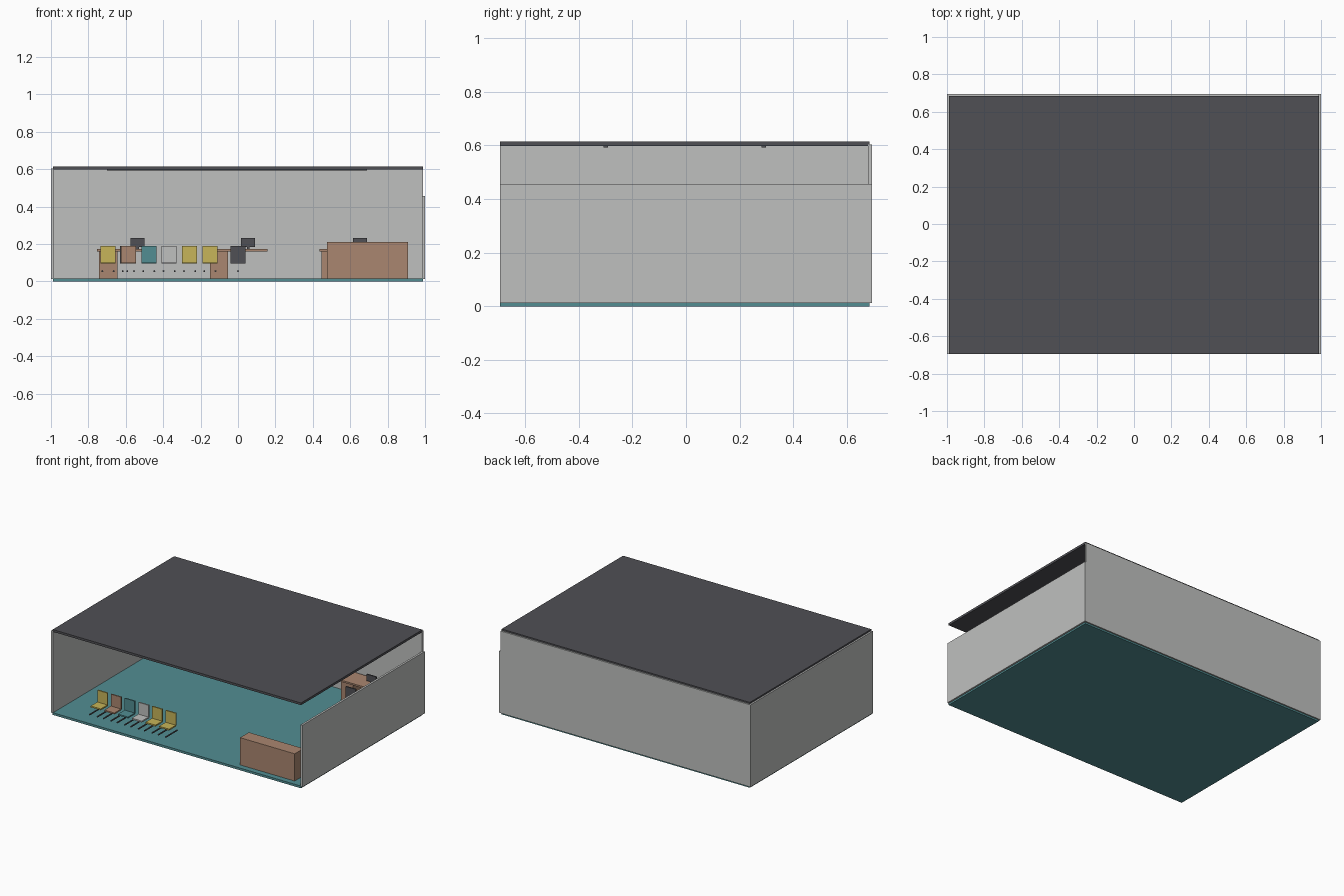
import bpy
import math

cube = bpy.data.objects.get("Cube")
if cube:
    bpy.data.objects.remove(cube, do_unlink=True)


def material(name, r, g, b):
    mat = bpy.data.materials.new(name)
    mat.use_nodes = True
    mat.diffuse_color = (r, g, b, 1)
    mat.node_tree.nodes["Principled BSDF"].inputs["Base Color"].default_value = (r, g, b, 1)
    return mat


white = material("pale_grey", 0.52, 0.53, 0.52)
dark = material("charcoal", 0.08, 0.08, 0.09)
teal = material("teal", 0.085, 0.27, 0.29)
wood = material("wood_brown", 0.40, 0.24, 0.16)
yellow = material("mustard", 0.57, 0.46, 0.10)


def box(name, mat, x, y, z):
    """Box from (low, high) ranges on each axis."""
    ranges = (x, y, z)
    bpy.ops.mesh.primitive_cube_add(size=1, location=[(a + b) / 2 for a, b in ranges])
    obj = bpy.context.object
    obj.name = name
    obj.scale = [b - a for a, b in ranges]
    bpy.ops.object.transform_apply(location=False, rotation=False, scale=True)
    obj.data.materials.append(mat)
    return obj


def bar(name, x, y, z, length):
    """Thin round bar running front to back."""
    bpy.ops.mesh.primitive_cylinder_add(vertices=12, radius=0.005, depth=length,
                                        location=(x, y, z), rotation=(math.pi / 2, 0, 0))
    obj = bpy.context.object
    obj.name = name
    obj.data.materials.append(dark)
    bpy.ops.object.shade_smooth_by_angle()


def chair(name, mat, x, y, facing, bars):
    """Seat centred on (x, y); facing is the y direction the sitter looks."""
    half = 0.04
    back = y - facing * half
    box(name + "_seat", mat, (x - half, x + half), (y - half, y + half), (0.095, 0.105))
    box(name + "_back", mat, (x - half, x + half), (back - 0.005, back + 0.005), (0.1, 0.19))
    for offset in bars:
        bar(name + "_leg", x + offset, y, 0.055, 0.13)


def desk(name, x):
    """Desk with one pedestal, a monitor and an office chair."""
    box(name + "_top", wood, (x, x + 0.32), (0.52, 0.67), (0.16, 0.172))
    box(name + "_pedestal", wood, (x + 0.012, x + 0.11), (0.53, 0.66), (0.015, 0.16))
    box(name + "_monitor", dark, (x + 0.18, x + 0.255), (0.585, 0.595), (0.185, 0.232))
    box(name + "_monitor_stand", dark, (x + 0.21, x + 0.225), (0.585, 0.6), (0.172, 0.185))
    chair(name + "_chair", dark, x + 0.163, 0.47, 1, [0])


# Room shell, open at the front, with one low side wall
width, depth = (-0.988, 0.988), (-0.695, 0.685)
box("floor", teal, width, depth, (0, 0.016))
box("roof", dark, width, depth, (0.598, 0.614))
box("back_wall", white, (-1, 0.988), (0.68, 0.695), (0.012, 0.603))
box("right_wall", white, (-1, -0.985), (-0.695, 0.69), (0.012, 0.603))
box("left_low_wall", white, (0.985, 1), (-0.695, 0.695), (0.012, 0.457))

# Ceiling lamps
for y in (-0.3, 0.29):
    box("ceiling_lamp", dark, (-0.7, 0.69), (y - 0.008, y + 0.008), (0.592, 0.598))

# Row of waiting chairs
for i, colour in enumerate((yellow, wood, teal, white, yellow, yellow)):
    chair(f"waiting_chair_{i + 1}", colour, -0.695 + i * 0.109, -0.585, -1, (-0.03, 0.03))

# Reception counter
box("reception_counter", wood, (0.475, 0.91), (-0.655, -0.555), (0.015, 0.212))

# Work desks along the back wall
for i, x in enumerate((-0.755, -0.163, 0.435)):
    desk(f"desk_{i + 1}", x)
